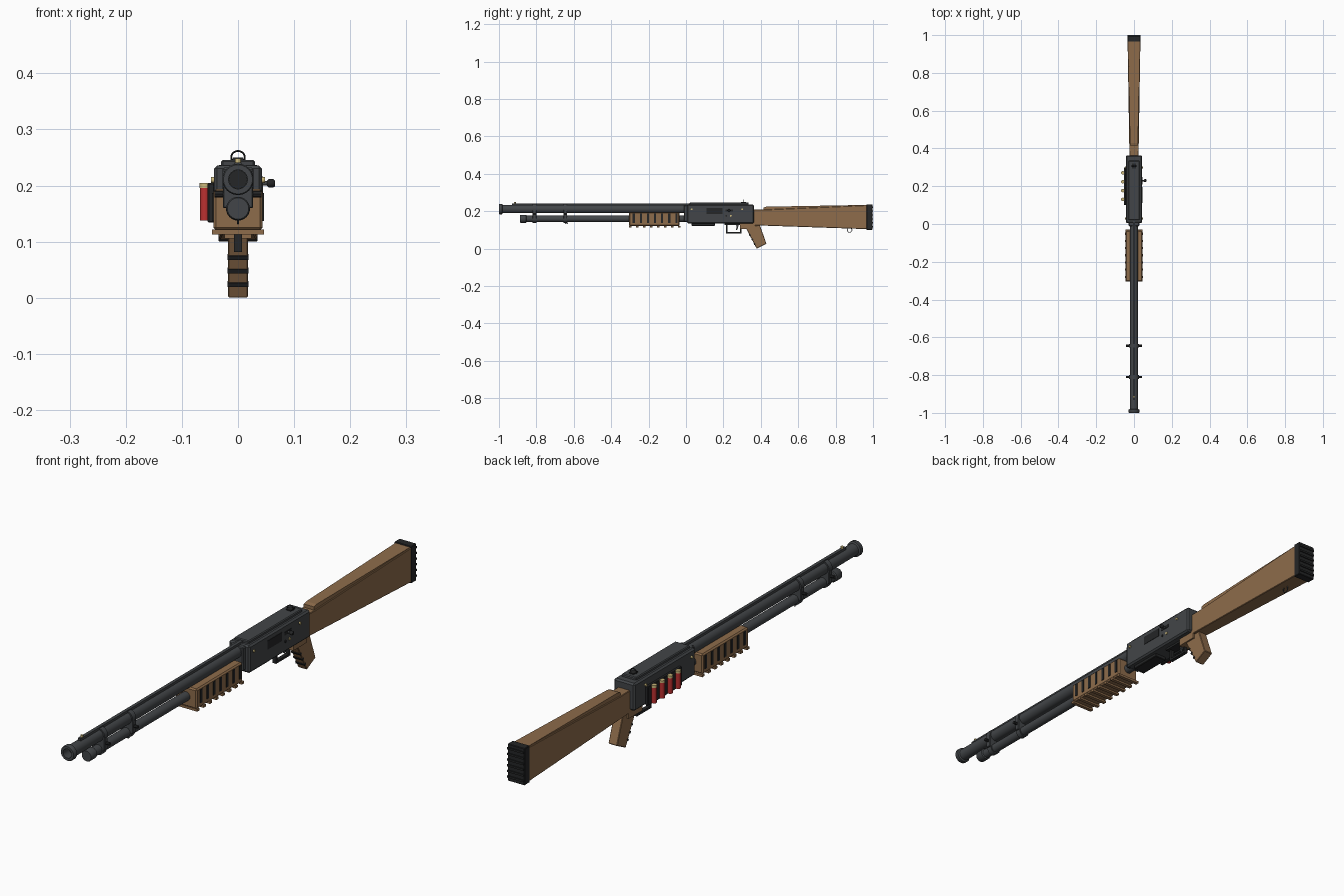
import bpy, bmesh
from math import pi, radians, cos, sin
from mathutils import Matrix, Vector

if "Cube" in bpy.data.objects:
    bpy.data.objects.remove(bpy.data.objects["Cube"])


def material(name, rgb):
    m = bpy.data.materials.new(name)
    m.diffuse_color = (*rgb, 1)
    m.use_nodes = True
    m.node_tree.nodes["Principled BSDF"].inputs["Base Color"].default_value = m.diffuse_color
    return m


STEEL = material("steel", (0.055, 0.06, 0.065))
BLACK = material("black", (0.018, 0.019, 0.02))
WOOD = material("wood", (0.27, 0.15, 0.07))
BRASS = material("brass", (0.6, 0.48, 0.2))
RED = material("red", (0.5, 0.03, 0.03))


def finish(name, bm, mat, smooth=False, bevel=0):
    bmesh.ops.recalc_face_normals(bm, faces=bm.faces)
    me = bpy.data.meshes.new(name)
    bm.to_mesh(me)
    bm.free()
    ob = bpy.data.objects.new(name, me)
    bpy.context.collection.objects.link(ob)
    me.materials.append(mat)
    if bevel:
        b = ob.modifiers.new("bevel", 'BEVEL')
        b.width, b.segments = bevel, 1
    if smooth:
        bpy.ops.object.select_all(action='DESELECT')
        bpy.context.view_layer.objects.active = ob
        ob.select_set(True)
        bpy.ops.object.shade_smooth_by_angle(angle=radians(40))
    return ob


def box(name, x, y, z, mat, bevel=0):
    """Box from (low, high) ranges."""
    bm = bmesh.new()
    size = [r[1] - r[0] for r in (x, y, z)]
    mid = [(r[0] + r[1]) / 2 for r in (x, y, z)]
    bmesh.ops.create_cube(bm, size=1, matrix=Matrix.Translation(mid) @ Matrix.Diagonal((*size, 1)))
    return finish(name, bm, mat, bevel=bevel)


def lathe(name, profile, centre, mat, axis='Y', sides=24):
    """Revolve (radius, distance) points about an axis through centre."""
    rot = {'Y': Matrix.Rotation(-pi / 2, 4, 'X'), 'X': Matrix.Rotation(pi / 2, 4, 'Y'), 'Z': Matrix()}[axis]
    bm = bmesh.new()
    rings = [[bm.verts.new((r * cos(2 * pi * i / sides), r * sin(2 * pi * i / sides), d))
              for i in range(sides)] for r, d in profile]
    for a, b in zip(rings, rings[1:]):
        for i in range(sides):
            j = (i + 1) % sides
            bm.faces.new((a[i], a[j], b[j], b[i]))
    bm.faces.new(rings[0])
    bm.faces.new(rings[-1])
    bm.transform(Matrix.Translation(centre) @ rot)
    return finish(name, bm, mat, smooth=True)


def rod(name, centre, r, length, mat, axis='Y', sides=16):
    return lathe(name, [(r, -length / 2), (r, length / 2)], centre, mat, axis, sides)


def side_profile(name, pts, widths, mat, bevel=0):
    """Solid from a (y, z) outline, with a half-width for each point."""
    bm = bmesh.new()
    a = [bm.verts.new((-w, *p)) for p, w in zip(pts, widths)]
    b = [bm.verts.new((w, *p)) for p, w in zip(pts, widths)]
    bm.faces.new(a)
    bm.faces.new(b)
    for i in range(len(pts)):
        j = (i + 1) % len(pts)
        bm.faces.new((a[i], a[j], b[j], b[i]))
    return finish(name, bm, mat, bevel=bevel)


def ring(name, centre, r, thick, mat, rot):
    bpy.ops.mesh.primitive_torus_add(location=centre, rotation=rot, major_radius=r, minor_radius=thick,
                                     major_segments=20, minor_segments=8)
    ob = bpy.context.object
    ob.name = name
    ob.data.materials.append(mat)
    bpy.ops.object.shade_smooth_by_angle(angle=radians(40))


# Barrel with open muzzle, magazine tube, rib and front bead
BZ, MZ = 0.211, 0.159
lathe("barrel", [(0.017, -0.95), (0.017, -1.0), (0.026, -1.0), (0.028, -0.997), (0.028, -0.983),
                 (0.022, -0.98), (0.022, 0.02)], (0, 0, BZ), STEEL)
rod("bore", (0, -0.955, BZ), 0.0168, 0.02, BLACK)
lathe("magazine_tube", [(0.019, -0.888), (0.021, -0.885), (0.021, -0.855), (0.017, -0.852), (0.017, 0.02)],
      (0, 0, MZ), STEEL)
box("barrel_rib", (-0.006, 0.006), (-0.93, 0.03), (0.228, 0.241), STEEL)
rod("front_bead", (0, -0.915, 0.244), 0.005, 0.008, BRASS, 'Z')

# Barrel clamps with cross bolts
for n, y in enumerate((-0.81, -0.645)):
    span = (y - 0.01, y + 0.01)
    rod(f"clamp_upper_{n}", (0, y, BZ), 0.027, 0.02, STEEL, sides=24)
    rod(f"clamp_lower_{n}", (0, y, MZ), 0.0215, 0.02, STEEL, sides=24)
    box(f"clamp_block_{n}", (-0.027, 0.027), span, (0.16, 0.208), STEEL, 0.002)
    rod(f"clamp_bolt_{n}", (0, y, 0.185), 0.006, 0.084, BLACK, 'X', 8)
ring("front_sling_loop", (0, -0.64, 0.14), 0.008, 0.0015, STEEL, (0, pi / 2, 0))

# Pump forend: chamfered section with side slots and bottom ribs
box("forend", (-0.044, 0.044), (-0.305, -0.035), (0.12, 0.194), WOOD, 0.005)
for i in range(7):
    y = -0.285 + i * 0.038
    box(f"forend_slot_{i}", (-0.0465, 0.0465), (y, y + 0.011), (0.137, 0.187), BLACK)
for i in range(8):
    y = -0.303 + i * 0.0375
    box(f"forend_rib_{i}", (-0.046, 0.046), (y - 0.002, y + 0.011), (0.113, 0.122), WOOD)

# Receiver
box("receiver", (-0.043, 0.043), (0.005, 0.363), (0.134, 0.236), STEEL, 0.006)
box("receiver_top", (-0.03, 0.03), (0.02, 0.335), (0.23, 0.246), STEEL, 0.003)
box("receiver_collar", (-0.028, 0.028), (-0.012, 0.02), (0.145, 0.232), STEEL, 0.003)
box("loading_port", (-0.025, 0.025), (0.03, 0.155), (0.122, 0.136), BLACK, 0.002)
box("ejection_port", (0.04, 0.0445), (0.11, 0.195), (0.184, 0.216), BLACK)
box("bolt_slot", (0.04, 0.0445), (0.21, 0.25), (0.198, 0.21), BLACK)
rod("bolt_stem", (0.05, 0.23, 0.204), 0.004, 0.02, STEEL, 'X', 12)
lathe("bolt_knob", [(0.005, -0.007), (0.0075, -0.004), (0.0075, 0.004), (0.005, 0.007)],
      (0.059, 0.23, 0.204), BLACK, 'X', 12)
rod("safety_button", (0.043, 0.24, 0.175), 0.005, 0.006, BRASS, 'X', 12)
rod("release_button", (0.043, 0.215, 0.175), 0.005, 0.006, BLACK, 'X', 12)
for n, y in enumerate((0.03, 0.3)):
    rod(f"receiver_pin_{n}", (0, y, 0.21), 0.005, 0.096, BRASS, 'X', 12)

# Rear ring sight
box("rear_sight_base", (-0.01, 0.01), (0.295, 0.32), (0.243, 0.25), BLACK)
ring("rear_sight_ring", (0, 0.307, 0.2495), 0.0122, 0.0016, BLACK, (pi / 2, 0, 0))

# Side shell carrier with four shells
box("shell_carrier", (-0.054, -0.042), (0.1, 0.3), (0.134, 0.205), BLACK, 0.002)
for i in range(4):
    y = 0.13 + i * 0.047
    rod(f"shell_{i}", (-0.059, y, 0.167), 0.009, 0.058, RED, 'Z')
    rod(f"shell_cap_{i}", (-0.059, y, 0.2), 0.0095, 0.009, BRASS, 'Z')

# Trigger guard and trigger
for nm, y, z in (("front", (0.213, 0.222), (0.084, 0.138)), ("bottom", (0.213, 0.298), (0.082, 0.09)),
                 ("rear", (0.29, 0.298), (0.084, 0.138))):
    box("trigger_guard_" + nm, (-0.007, 0.007), y, z, BLACK)
box("trigger_plate", (-0.018, 0.018), (0.205, 0.31), (0.126, 0.136), BLACK)
side_profile("trigger", [(0.268, 0.13), (0.28, 0.13), (0.279, 0.112), (0.272, 0.098), (0.267, 0.1), (0.27, 0.113)],
             [0.004] * 6, STEEL)

# Pistol grip with dark front bands
box("grip_block", (-0.024, 0.024), (0.29, 0.37), (0.106, 0.14), WOOD)
side_profile("grip", [(0.315, 0.12), (0.378, 0.0), (0.43, 0.026), (0.395, 0.125)], [0.018] * 4, WOOD, 0.002)
down = Vector((0.063, -0.12))
for i in range(3):
    p = Vector((0.315, 0.12)) + down * (0.4 + 0.2 * i)
    t, n = down.normalized() * 0.004, Vector((0.886, 0.465)) * 0.006
    side_profile(f"grip_band_{i}", [p - t - n * 0.4, p + t - n * 0.4, p + t + n, p - t + n], [0.019] * 4, BLACK)

# Shoulder stock, raised comb, recoil pad and sling loop
side_profile("stock", [(0.355, 0.125), (0.97, 0.104), (0.97, 0.232), (0.42, 0.208), (0.355, 0.208)],
             [0.024, 0.034, 0.034, 0.025, 0.024], WOOD, 0.002)
side_profile("stock_comb", [(0.415, 0.19), (0.965, 0.2), (0.965, 0.2335), (0.43, 0.224), (0.415, 0.22)],
             [0.021, 0.03, 0.03, 0.021, 0.021], WOOD)
box("recoil_pad", (-0.035, 0.035), (0.965, 0.996), (0.1, 0.237), BLACK, 0.002)
for i in range(6):
    z = 0.113 + i * 0.021
    box(f"recoil_rib_{i}", (-0.034, 0.034), (0.99, 1.0), (z, z + 0.007), BLACK)
ring("rear_sling_loop", (0, 0.875, 0.099), 0.0125, 0.0018, STEEL, (0, pi / 2, 0))
